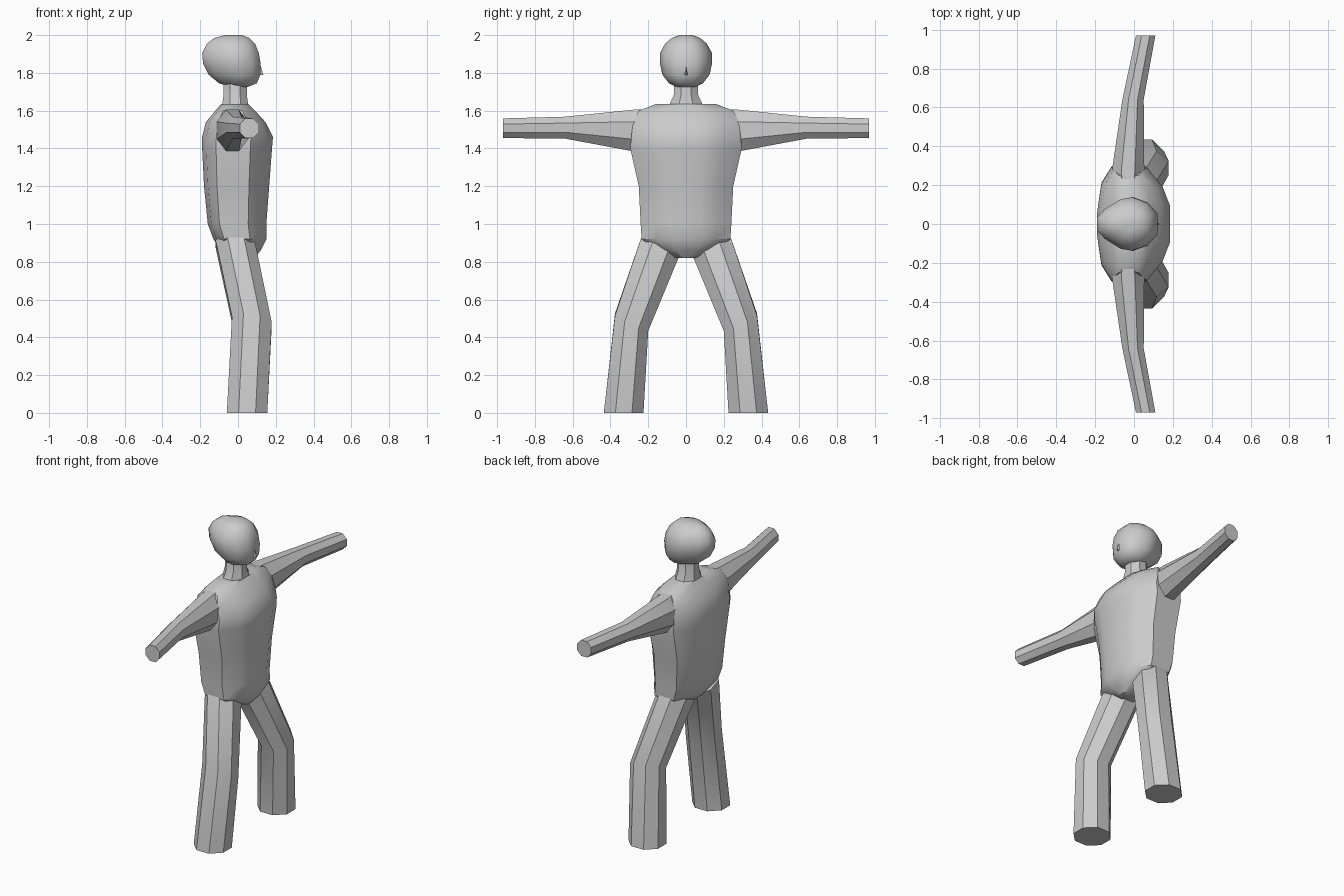
import bpy, bmesh, math
from mathutils import Vector

if "Cube" in bpy.data.objects:
    bpy.data.objects.remove(bpy.data.objects["Cube"])

grey = bpy.data.materials.new("plain grey")
grey.diffuse_color = (0.6, 0.6, 0.6, 1)
grey.use_nodes = True
grey.node_tree.nodes["Principled BSDF"].inputs["Base Color"].default_value = grey.diffuse_color


def loft(name, rings, angle=30):
    """Skin a list of closed rings and cap both ends."""
    bm = bmesh.new()
    loops = [[bm.verts.new(p) for p in ring] for ring in rings]
    n = len(loops[0])
    for a, b in zip(loops, loops[1:]):
        for i in range(n):
            j = (i + 1) % n
            bm.faces.new((a[i], a[j], b[j], b[i]))
    bm.faces.new(loops[0])
    bm.faces.new(loops[-1])
    bmesh.ops.recalc_face_normals(bm, faces=bm.faces)
    me = bpy.data.meshes.new(name)
    bm.to_mesh(me)
    bm.free()
    ob = bpy.data.objects.new(name, me)
    bpy.context.collection.objects.link(ob)
    me.materials.append(grey)
    bpy.ops.object.select_all(action='DESELECT')
    ob.select_set(True)
    bpy.context.view_layer.objects.active = ob
    bpy.ops.object.shade_smooth_by_angle(angle=math.radians(angle))
    return ob


def octagon(centre, u, v):
    """Octagon whose flat sides lie at distance |u| and |v|."""
    c, u, v = Vector(centre), Vector(u), Vector(v)
    k = 0.42
    return [c + u * a + v * b for a, b in
            ((1, -k), (1, k), (k, 1), (-k, 1), (-1, k), (-1, -k), (-k, -1), (k, -1))]


def outline(z, back, front, half, shape):
    """Mirrored cross-section: shape holds (x from back 0 to front 1, y share)."""
    pts = [(back + (front - back) * x, half * y, z) for x, y in shape]
    return pts + [(x, -y, z) for x, y, z in reversed(pts)]


# Torso: height, back, front, half width
body_shape = [(1, 0.33), (0.9, 0.66), (0.69, 1), (0.2, 1), (0.06, 0.72), (0, 0.2)]
loft("torso", [outline(*r, body_shape) for r in (
    (0.82, -0.03, 0.09, 0.05), (0.86, -0.09, 0.12, 0.15), (0.92, -0.13, 0.15, 0.235),
    (1.0, -0.16, 0.15, 0.24), (1.2, -0.18, 0.165, 0.25), (1.4, -0.19, 0.18, 0.295),
    (1.46, -0.19, 0.185, 0.29), (1.54, -0.17, 0.145, 0.28), (1.6, -0.12, 0.09, 0.25),
    (1.635, -0.09, 0.055, 0.16))], 35)

# Neck
loft("neck", [octagon((-0.015, 0, z), (w, 0, 0), (0, h, 0)) for z, w, h in (
    (1.58, 0.08, 0.1), (1.64, 0.068, 0.085), (1.68, 0.062, 0.065), (1.78, 0.062, 0.06))])

# Head
head_shape = [(1, 0.4), (0.84, 0.8), (0.6, 1), (0.4, 0.92), (0.13, 0.55), (0, 0.25)]
loft("head", [outline(*r, head_shape) for r in (
    (1.725, -0.04, 0.05, 0.05), (1.745, -0.1, 0.1, 0.09), (1.79, -0.155, 0.118, 0.125),
    (1.85, -0.185, 0.12, 0.138), (1.905, -0.19, 0.11, 0.138), (1.955, -0.165, 0.09, 0.11),
    (1.985, -0.125, 0.06, 0.075), (2.0, -0.07, 0.02, 0.035))], 45)

# Nose: small wedge on the face
loft("nose", [[(0.1, -0.018, 1.79), (0.1, 0.018, 1.79), (0.134, 0, 1.79)],
              [(0.1, -0.003, 1.845), (0.1, 0.003, 1.845), (0.118, 0, 1.845)]], 20)

for side, s in (("left", 1), ("right", -1)):
    # Arm: shoulder, elbow, wrist
    loft(side + "_arm", [octagon((x, s * y, z), (w, 0, 0), (0, 0, h)) for y, x, z, w, h in (
        (0.18, -0.03, 1.5, 0.07, 0.11), (0.28, -0.03, 1.495, 0.083, 0.11),
        (0.64, -0.005, 1.51, 0.055, 0.058), (0.97, 0.06, 1.507, 0.05, 0.052))])
    # Leg: hip, knee, foot; rings tilt with the limb
    loft(side + "_leg", [octagon((x, s * y, z), (w, 0, -t), (0, s * h, r))
                         for x, y, z, w, t, h, r in (
        (-0.02, 0.125, 0.9, 0.1, 0, 0.105, 0.04), (-0.01, 0.14, 0.87, 0.103, 0, 0.1, 0.05),
        (0.073, 0.288, 0.48, 0.105, 0.015, 0.088, 0.04),
        (0.048, 0.33, 0, 0.107, 0, 0.105, 0))])
